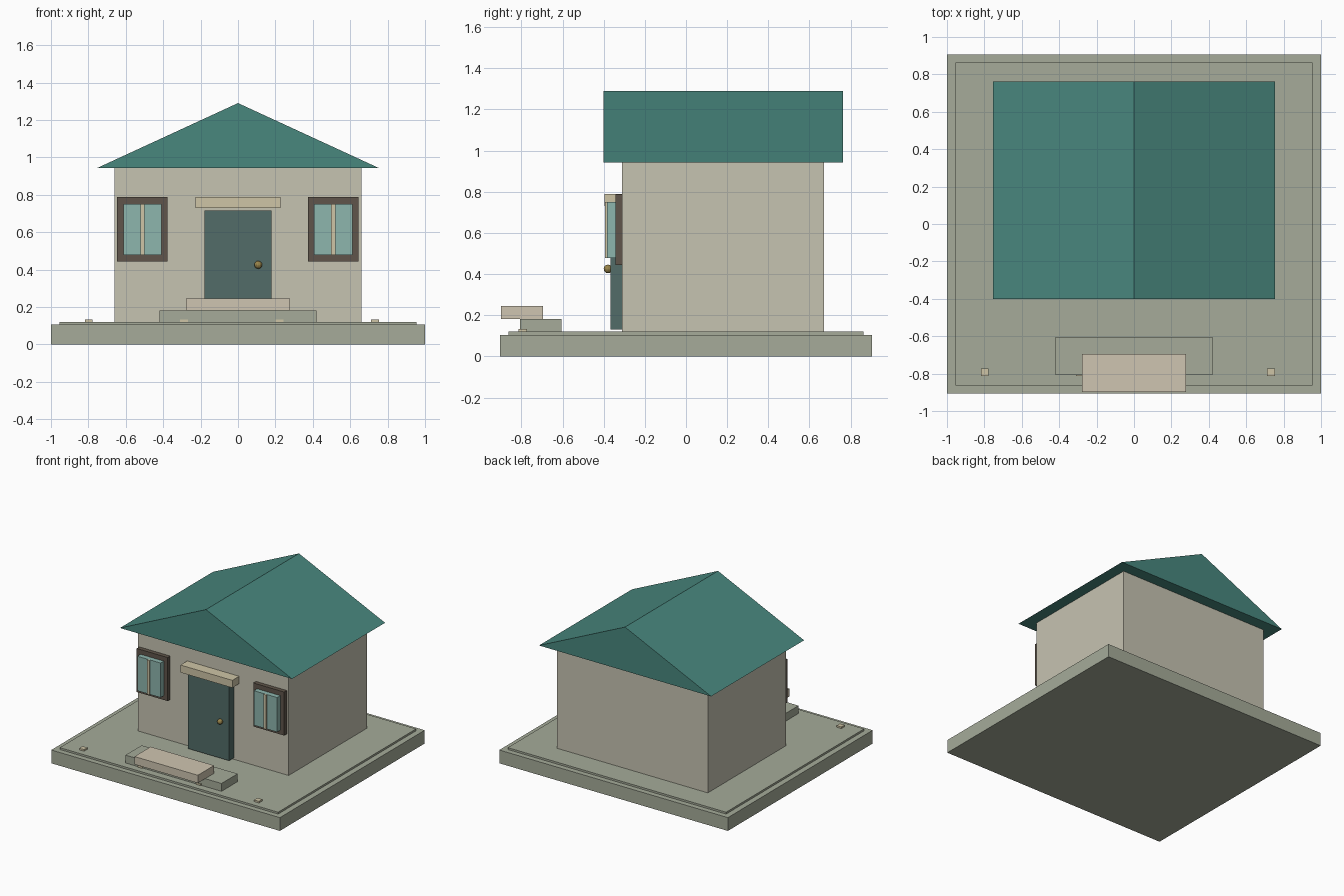
import bpy, bmesh

if "Cube" in bpy.data.objects:
    bpy.data.objects.remove(bpy.data.objects["Cube"])


def material(name, rgb):
    m = bpy.data.materials.new(name)
    m.diffuse_color = [(c / 255) ** 2.2 for c in rgb] + [1]
    m.use_nodes = True
    m.node_tree.nodes["Principled BSDF"].inputs["Base Color"].default_value = m.diffuse_color
    return m


STONE = material("stone", (164, 170, 152))
WALL = material("wall", (197, 194, 176))
ROOF = material("roof", (74, 134, 125))
DOOR = material("door", (83, 108, 104))
FRAME = material("frame", (96, 86, 76))
GLASS = material("glass", (140, 180, 172))
TRIM = material("trim", (205, 196, 165))
STEP = material("step", (206, 196, 175))
BRASS = material("brass", (150, 130, 75))


def add(name, bm, mat):
    bmesh.ops.recalc_face_normals(bm, faces=bm.faces)
    mesh = bpy.data.meshes.new(name)
    bm.to_mesh(mesh)
    bm.free()
    mesh.materials.append(mat)
    ob = bpy.data.objects.new(name, mesh)
    bpy.context.collection.objects.link(ob)
    return ob


def box(name, x, y, z, mat):
    """Box from (min, max) pairs on each axis."""
    bm = bmesh.new()
    bmesh.ops.create_cube(bm, size=1)
    for v in bm.verts:
        v.co = [(r[0] + r[1]) / 2 + c * (r[1] - r[0]) for r, c in zip((x, y, z), v.co)]
    return add(name, bm, mat)


# Two-layer ground slab
box("base_slab", (-1, 1), (-0.905, 0.905), (0, 0.105), STONE)
box("base_top", (-0.955, 0.955), (-0.863, 0.863), (0.105, 0.12), STONE)

# House body
box("walls", (-0.66, 0.66), (-0.31, 0.67), (0.12, 0.945), WALL)

# Solid gable roof: triangle extruded along y
bm = bmesh.new()
tri = bm.faces.new([bm.verts.new((x, -0.4, z)) for x, z in
                    ((-0.753, 0.943), (0.753, 0.943), (0, 1.29))])
ext = bmesh.ops.extrude_face_region(bm, geom=[tri], use_keep_orig=True)
bmesh.ops.translate(bm, vec=(0, 1.162, 0),
                    verts=[g for g in ext["geom"] if isinstance(g, bmesh.types.BMVert)])
add("roof", bm, ROOF)

# Door with lintel and knob
box("door", (-0.18, 0.18), (-0.367, -0.31), (0.13, 0.716), DOOR)
box("lintel", (-0.227, 0.227), (-0.395, -0.31), (0.73, 0.789), TRIM)
bm = bmesh.new()
bmesh.ops.create_uvsphere(bm, u_segments=12, v_segments=8, radius=0.021)
bmesh.ops.translate(bm, vec=(0.108, -0.379, 0.425), verts=bm.verts)
add("door_knob", bm, BRASS)

# Windows
for side, cx in (("left", -0.511), ("right", 0.509)):
    for part, half, y, z, mat in (
            ("frame", 0.135, (-0.343, -0.308), (0.444, 0.788), FRAME),
            ("glass", 0.102, (-0.383, -0.343), (0.478, 0.751), GLASS),
            ("mullion", 0.011, (-0.394, -0.38), (0.478, 0.751), TRIM)):
        box(f"{side}_window_{part}", (cx - half, cx + half), y, z, mat)

# Steps
box("wide_step", (-0.42, 0.42), (-0.806, -0.604), (0.12, 0.182), STONE)
box("upper_step", (-0.277, 0.277), (-0.898, -0.695), (0.182, 0.244), STEP)

# Row of small paving markers along the front
for i in range(4):
    cx = -0.798 + 0.51 * i
    box(f"path_marker_{i + 1}", (cx - 0.021, cx + 0.021), (-0.814, -0.772),
        (0.12, 0.133), TRIM)
